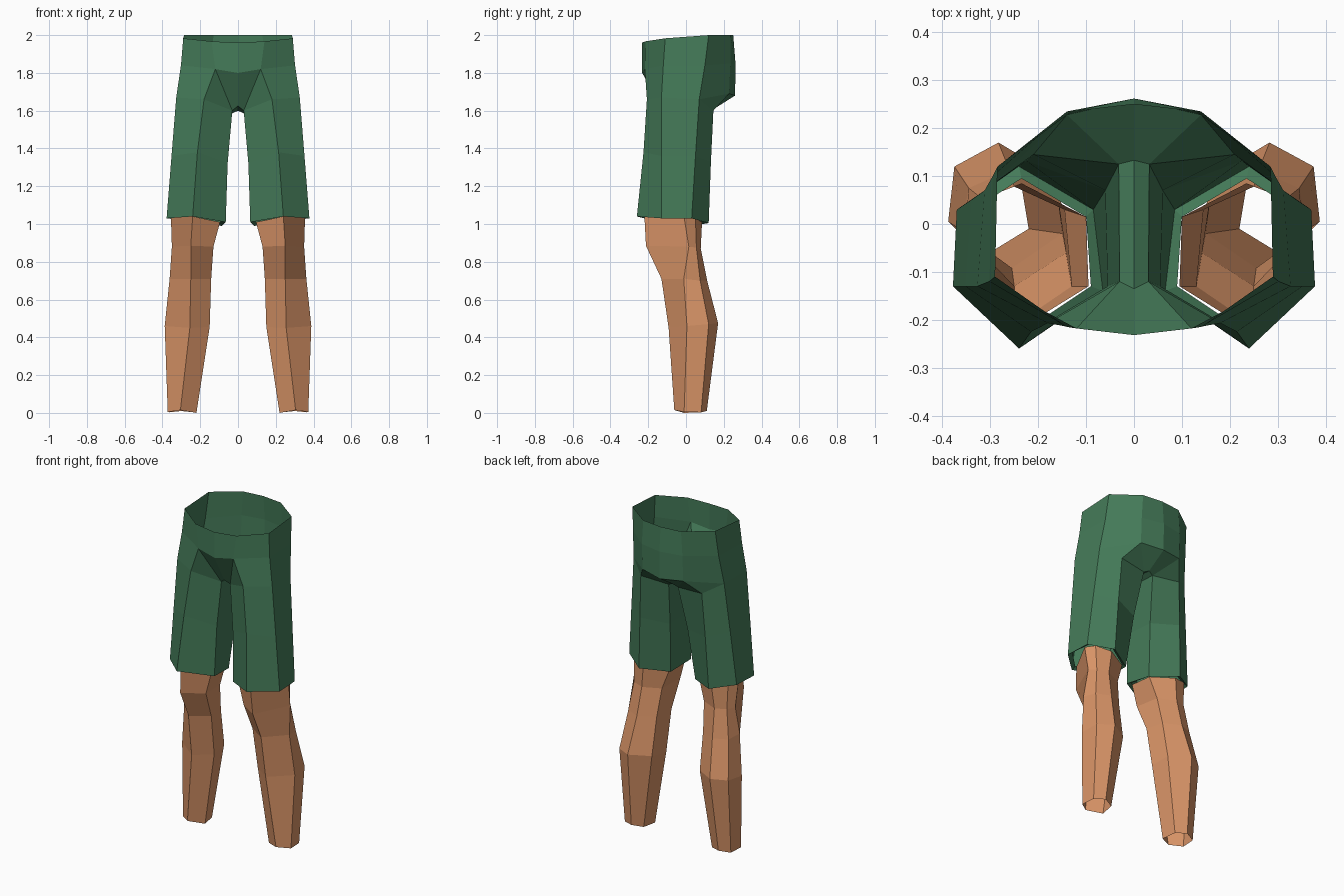
import bpy, bmesh


def material(name, rgb):
    m = bpy.data.materials.new(name)
    m.diffuse_color = (*rgb, 1)
    return m


green = material("green_cloth", (0.058, 0.195, 0.098))
skin = material("tan_skin", (0.69, 0.296, 0.136))


def bridge(bm, a, b, closed=True):
    """Quads between two equal rows of vertices."""
    n = len(a)
    for i in range(n if closed else n - 1):
        j = (i + 1) % n
        bm.faces.new((a[i], a[j], b[j], b[i]))


def row(bm, pts):
    return [bm.verts.new(p) for p in pts]


def finish(bm, name, mat):
    """Turn the +x half into an object mirrored across x = 0."""
    bmesh.ops.recalc_face_normals(bm, faces=bm.faces)
    me = bpy.data.meshes.new(name)
    bm.to_mesh(me)
    bm.free()
    me.materials.append(mat)
    ob = bpy.data.objects.new(name, me)
    bpy.context.collection.objects.link(ob)
    mod = ob.modifiers.new("mirror", 'MIRROR')
    mod.use_clip = True
    mod.merge_threshold = 0.001
    return ob


# Leg rings run: front, outer front, outer back, back, inner back, inner front
leg_top = [(0.24, -0.22, 1.04), (0.355, -0.01, 1.035), (0.325, 0.05, 1.03),
           (0.235, 0.085, 1.01), (0.10, 0.015, 1.00), (0.095, -0.13, 1.01)]

# Shorts: waist and hip rows from front centre round to back centre
bm = bmesh.new()
waist = row(bm, [(0, -0.232, 1.96), (0.14, -0.215, 1.967), (0.29, -0.11, 1.983),
                 (0.285, 0.12, 2.0), (0.13, 0.235, 2.0), (0, 0.25, 2.0)])
hip = row(bm, [(0, -0.232, 1.80), (0.12, -0.218, 1.82), (0.302, -0.12, 1.84),
               (0.295, 0.10, 1.84), (0.14, 0.235, 1.85), (0, 0.262, 1.85)])
bridge(bm, waist, hip, closed=False)

# Shorts: thigh, mid and hem rings with a turned-in lip
thigh = row(bm, [(0.18, -0.207, 1.66), (0.327, -0.13, 1.67), (0.312, 0.07, 1.66),
                 (0.21, 0.145, 1.60), (0.032, 0.125, 1.585), (0.03, -0.12, 1.60)])
mid = row(bm, [(0.215, -0.225, 1.38), (0.352, -0.13, 1.36), (0.34, 0.05, 1.36),
               (0.225, 0.132, 1.33), (0.06, 0.07, 1.31), (0.055, -0.13, 1.32)])
hem = row(bm, [(0.24, -0.26, 1.04), (0.378, -0.13, 1.03), (0.37, 0.03, 1.03),
               (0.24, 0.12, 1.005), (0.085, 0.03, 0.99), (0.065, -0.14, 1.01)])
lip = row(bm, [(0.24, -0.23, 1.05), (0.357, -0.115, 1.045), (0.35, 0.02, 1.04),
               (0.235, 0.095, 1.02), (0.10, 0.015, 1.005), (0.09, -0.13, 1.02)])
for a, b in ((thigh, mid), (mid, hem), (hem, lip)):
    bridge(bm, a, b)

# Shorts: seat bottom, crotch strip and the faces joining hips to thighs
seat, seat_mid = row(bm, [(0.14, 0.228, 1.69), (0, 0.26, 1.68)])
crotch_f, crotch_b = row(bm, [(0, -0.135, 1.625), (0, 0.133, 1.60)])
lf, lo1, lo2, lb, lib, lif = thigh
for f in ((hip[0], hip[1], lif, crotch_f), (hip[1], lf, lif),
          (hip[1], hip[2], lo1, lf), (hip[2], hip[3], lo2, lo1),
          (hip[3], hip[4], seat, lo2), (hip[4], hip[5], seat_mid, seat),
          (seat, lb, lo2), (seat, lib, lb),
          (seat, seat_mid, crotch_b, lib), (lif, lib, crotch_b, crotch_f)):
    bm.faces.new(f)
finish(bm, "shorts", green)

# Bare legs: knee, shin, calf and ankle rings, open at both ends
bm = bmesh.new()
rings = [
    leg_top,
    [(0.25, -0.212, 0.885), (0.35, 0.015, 0.88), (0.32, 0.055, 0.875),
     (0.25, 0.078, 0.87), (0.145, 0.03, 0.87), (0.13, -0.13, 0.88)],
    [(0.25, -0.13, 0.71), (0.362, -0.012, 0.71), (0.345, 0.075, 0.70),
     (0.26, 0.112, 0.70), (0.16, 0.06, 0.70), (0.142, -0.06, 0.71)],
    [(0.255, -0.092, 0.45), (0.388, 0.005, 0.46), (0.375, 0.12, 0.47),
     (0.283, 0.17, 0.475), (0.165, 0.10, 0.47), (0.15, -0.02, 0.455)],
    [(0.305, -0.062, 0.015), (0.372, -0.01, 0.005), (0.365, 0.08, 0.003),
     (0.30, 0.11, 0.01), (0.235, 0.08, 0.003), (0.22, -0.01, 0.0)],
]
rows = [row(bm, r) for r in rings]
for a, b in zip(rows, rows[1:]):
    bridge(bm, a, b)
finish(bm, "bare_legs", skin)
